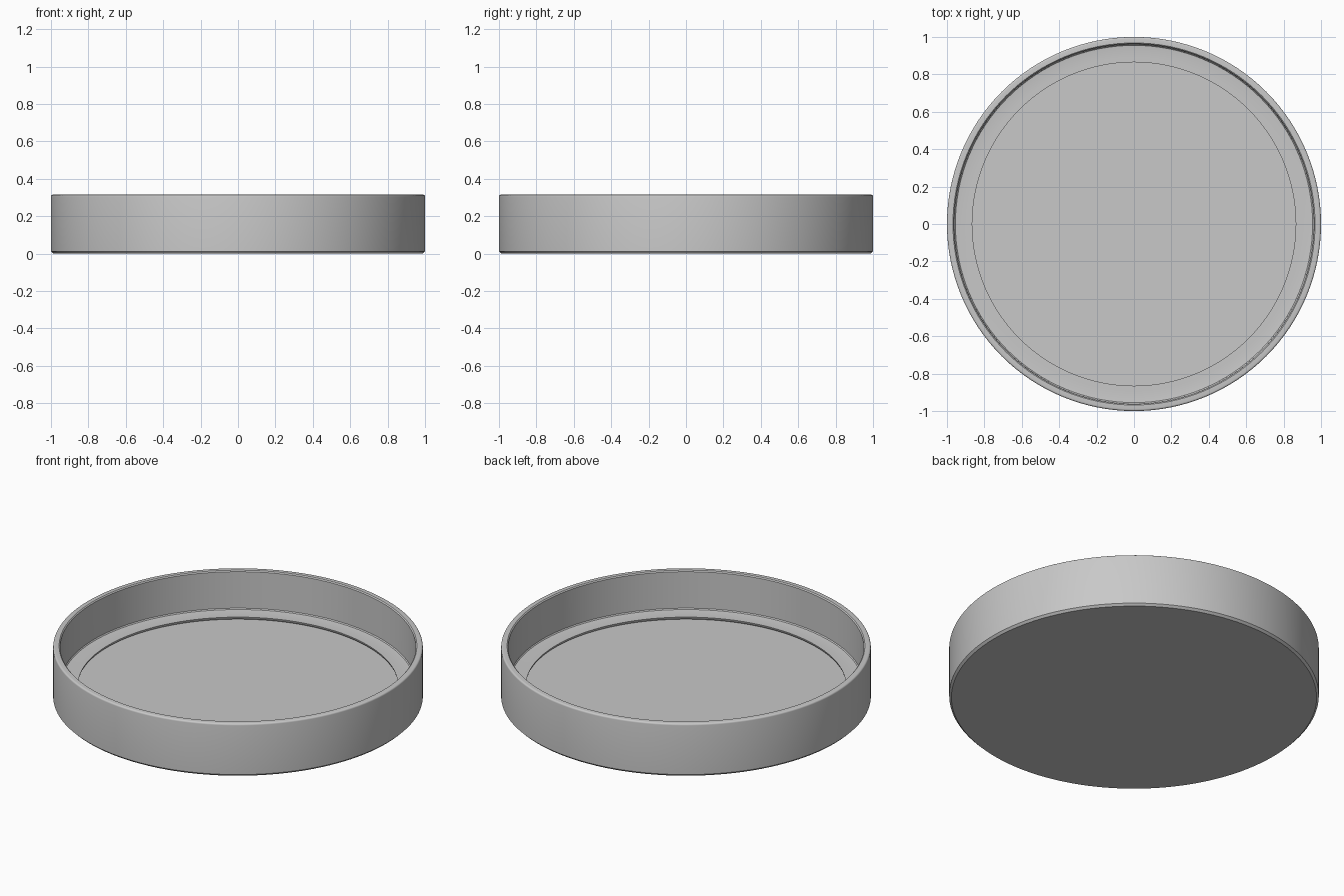
import bpy
import bmesh
import math

cube = bpy.data.objects.get("Cube")
if cube:
    bpy.data.objects.remove(cube, do_unlink=True)

SEGMENTS = 128
HEIGHT = 0.315

# Plain grey material
grey = bpy.data.materials.new("plain grey")
grey.use_nodes = True
colour = (0.58, 0.58, 0.58, 1)
grey.diffuse_color = colour
grey.node_tree.nodes["Principled BSDF"].inputs["Base Color"].default_value = colour


def arc(cx, cz, r, start, end, steps=4):
    """Points (radius, height) along a rounded profile corner, angles in degrees."""
    angles = [math.radians(start + (end - start) * i / steps) for i in range(steps + 1)]
    return [(cx + r * math.cos(a), cz + r * math.sin(a)) for a in angles]


def lathe(name, profile, material):
    """Revolve a profile around z; points on the axis become cap centres."""
    bm = bmesh.new()
    verts = [bm.verts.new((r, 0, z)) for r, z in profile]
    edges = [bm.edges.new(pair) for pair in zip(verts, verts[1:])]
    bmesh.ops.spin(bm, geom=verts + edges, cent=(0, 0, 0), axis=(0, 0, 1),
                   angle=math.tau, steps=SEGMENTS, use_duplicate=False)
    bmesh.ops.remove_doubles(bm, verts=bm.verts, dist=0.0001)
    bmesh.ops.recalc_face_normals(bm, faces=bm.faces)
    mesh = bpy.data.meshes.new(name)
    bm.to_mesh(mesh)
    bm.free()
    mesh.materials.append(material)
    obj = bpy.data.objects.new(name, mesh)
    bpy.context.collection.objects.link(obj)
    bpy.ops.object.select_all(action="DESELECT")
    obj.select_set(True)
    bpy.context.view_layer.objects.active = obj
    bpy.ops.object.shade_smooth_by_angle(angle=math.radians(30))
    return obj


# Underside, outer wall, rim, inner wall, ledge, then the sunken floor
profile = [(0, 0)]
profile += [(0.988, 0), (1, 0.012)]
profile += arc(0.99, HEIGHT - 0.01, 0.01, 0, 90)
profile += [(0.968, HEIGHT), (0.962, HEIGHT - 0.006)]
profile += [(0.96, 0.092), (0.955, 0.086), (0.925, 0.083)]
profile += arc(0.89, 0.063, 0.02, 90, 90, 1)[:1]
profile += arc(0.885, 0.083, 0.02, 180, 270)
profile += [(0, 0.063)]

lathe("round_tray", profile, grey)
